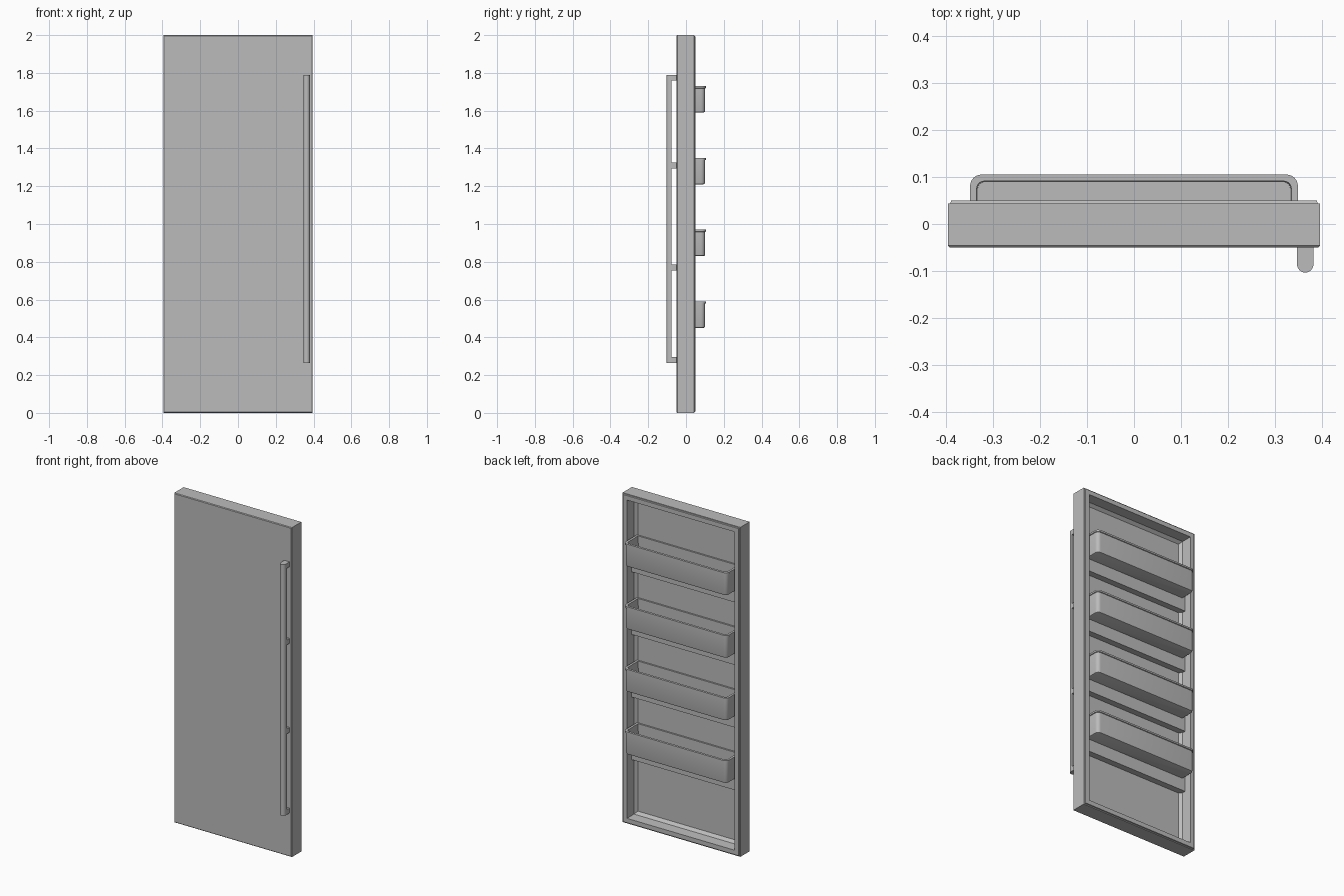
import bpy, bmesh, math

cube = bpy.data.objects.get("Cube")
if cube:
    bpy.data.objects.remove(cube, do_unlink=True)

mat = bpy.data.materials.new("brushed_grey")
mat.use_nodes = True
GREY = (0.5, 0.5, 0.5, 1)
mat.diffuse_color = GREY
mat.node_tree.nodes["Principled BSDF"].inputs["Base Color"].default_value = GREY


def loft(name, rings):
    """Skin a list of equal-length closed rings and cap both ends."""
    bm = bmesh.new()
    loops = [[bm.verts.new(p) for p in ring] for ring in rings]
    n = len(loops[0])
    for a, b in zip(loops, loops[1:]):
        for i in range(n):
            j = (i + 1) % n
            bm.faces.new((a[i], a[j], b[j], b[i]))
    bm.faces.new(loops[0][::-1])
    bm.faces.new(loops[-1])
    bmesh.ops.recalc_face_normals(bm, faces=bm.faces)
    mesh = bpy.data.meshes.new(name)
    bm.to_mesh(mesh)
    bm.free()
    obj = bpy.data.objects.new(name, mesh)
    bpy.context.collection.objects.link(obj)
    mesh.materials.append(mat)
    bpy.ops.object.select_all(action='DESELECT')
    obj.select_set(True)
    bpy.context.view_layer.objects.active = obj
    bpy.ops.object.shade_smooth_by_angle(angle=math.radians(30))
    return obj


def rect(inset, y):
    """Door-shaped rectangle at depth y, shrunk by inset."""
    x, lo, hi = 0.395 - inset, inset, 2 - inset
    return [(-x, y, lo), (x, y, lo), (x, y, hi), (-x, y, hi)]


def box(name, x0, x1, y0, y1, z0, z1):
    return loft(name, [[(x0, y0, z), (x1, y0, z), (x1, y1, z), (x0, y1, z)]
                       for z in (z0, z1)])


def bin_outline(inset, z, back_inset=0.0):
    """Plan of a bin: square at the back, rounded at the front corners."""
    x, front, back = 0.344 - inset, 0.101 - inset, -0.028 + back_inset
    r = 0.022 - inset * 0.6
    pts = [(x, back, z)]
    for k in range(7):
        a = k * math.pi / 12
        pts.append((x - r + r * math.cos(a), front - r + r * math.sin(a), z))
    return pts + [(-px, py, pz) for px, py, pz in reversed(pts)]


# Door slab: front face, sides, raised seal rim, recessed inner panel
loft("door", [rect(i, y) for i, y in (
    (0.004, -0.05), (0, -0.046), (0, 0.043), (0.005, 0.044), (0.007, 0.05),
    (0.034, 0.05), (0.037, -0.012), (0.052, -0.03))])

# Storage bins, each above a ledge moulded into the inner panel
for n in range(4):
    z = 0.45 + n * 0.38
    top = z + 0.14
    box(f"ledge_{n + 1}", -0.359, 0.359, -0.035, 0.008, z - 0.075, z + 0.03)
    loft(f"bin_{n + 1}", [bin_outline(*ring) for ring in (
        (0.008, z), (0.002, z + 0.003), (0, z + 0.01),
        (0, top - 0.012), (-0.004, top - 0.01), (-0.004, top),
        (0.01, top, 0.01), (0.012, z + 0.014, 0.01))])

# Handle bar with a rounded front, carried on four posts
HX, R = 0.3635, 0.0175
section = [(HX + R, -0.076), (HX - R, -0.076)]
for k in range(13):
    a = math.pi + k * math.pi / 12
    section.append((HX + R * math.cos(a), -0.0855 + R * math.sin(a)))
loft("handle_bar", [[(x, y, z) for x, y in section] for z in (0.265, 1.79)])

for n, z in enumerate((0.28, 0.77, 1.31, 1.775)):
    box(f"handle_post_{n + 1}", HX - R, HX + R, -0.08, -0.048, z - 0.015, z + 0.015)
